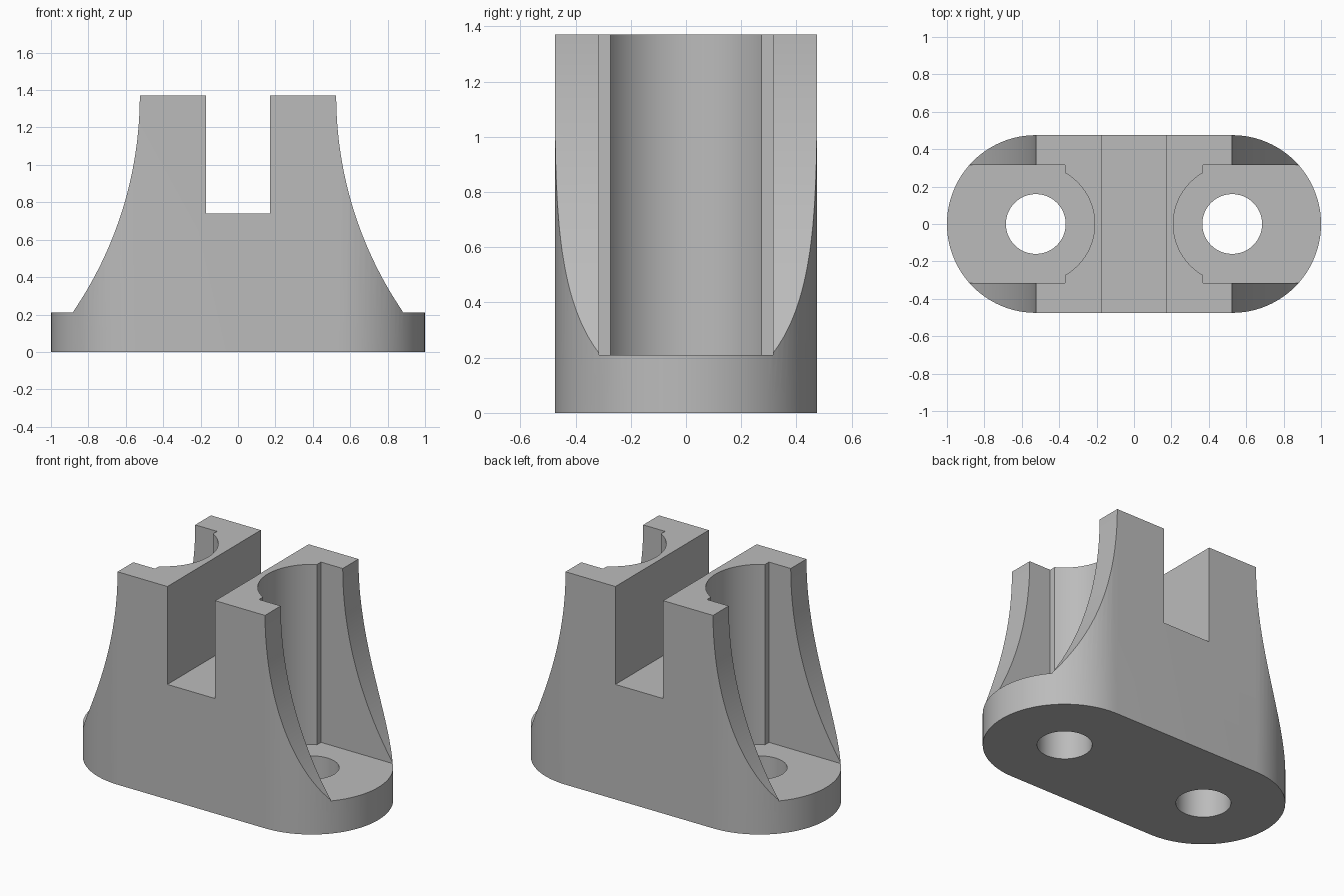
import bpy, bmesh, math
from mathutils import Vector

if "Cube" in bpy.data.objects:
    bpy.data.objects.remove(bpy.data.objects["Cube"], do_unlink=True)

HEIGHT, FLANGE = 1.37, 0.21      # overall height, foot thickness
CX, R_END = 0.525, 0.475         # centre and radius of the rounded ends
R_HOLE, R_POCKET = 0.16, 0.315
R_FLARE, OUT = 2.05, 1.3         # side curve radius, cutter overshoot


def arc(cx, cy, r, a0, a1, n):
    """Points on an arc, angles in radians."""
    return [(cx + r * math.cos(a0 + (a1 - a0) * i / n),
             cy + r * math.sin(a0 + (a1 - a0) * i / n)) for i in range(n + 1)]


def prism(name, points, lo, hi, axis="z"):
    """Extrude a 2D outline along z (outline in xy) or along y (outline in xz)."""
    def place(p, h):
        return Vector((p[0], p[1], h)) if axis == "z" else Vector((p[0], h, p[1]))
    bm = bmesh.new()
    face = bm.faces.new([bm.verts.new(place(p, lo)) for p in points])
    top = bmesh.ops.extrude_face_region(bm, geom=[face])["geom"]
    bmesh.ops.translate(bm, verts=[v for v in top if isinstance(v, bmesh.types.BMVert)],
                        vec=place((0, 0), hi - lo))
    bmesh.ops.recalc_face_normals(bm, faces=bm.faces)
    mesh = bpy.data.meshes.new(name)
    bm.to_mesh(mesh)
    bm.free()
    obj = bpy.data.objects.new(name, mesh)
    bpy.context.collection.objects.link(obj)
    return obj


def mirrored(points, side):
    return [(side * x, y) for x, y in points]


# Solid block with rounded ends
half = math.pi / 2
outline = arc(CX, 0, R_END, -half, half, 48) + arc(-CX, 0, R_END, half, 3 * half, 48)
body = prism("bracket_body", outline, 0, HEIGHT)

# Central slot
cutters = [prism("slot_cutter", [(-0.17, 0.74), (0.17, 0.74), (0.17, 2), (-0.17, 2)],
                 -1, 1, "y")]

# Flared side curve, from the top edge down to the foot
drop = math.asin((HEIGHT - FLANGE) / R_FLARE)
flare = arc(CX + R_FLARE, HEIGHT, R_FLARE, math.pi, math.pi + drop, 32)
flare += [(OUT, FLANGE), (OUT, 2), (CX, 2)]

# Bolt pocket: round recess opening outward through a straight channel
step = math.acos((CX - 0.37) / R_POCKET)
pocket = [(OUT, R_POCKET), (0.37, R_POCKET)]
pocket += arc(CX, 0, R_POCKET, math.pi - step, math.pi + step, 36)
pocket += [(0.37, -R_POCKET), (OUT, -R_POCKET)]

# Bolt hole
hole = arc(CX, 0, R_HOLE, 0, 2 * math.pi, 48)[:-1]

for side, label in ((1, "left"), (-1, "right")):
    cutters += [
        prism(label + "_flare_cutter", mirrored(flare, side), -1, 1, "y"),
        prism(label + "_pocket_cutter", mirrored(pocket, side), FLANGE, 2),
        prism(label + "_hole_cutter", mirrored(hole, side), -1, 1),
    ]

# Cut everything out of the block
for cutter in cutters:
    cutter.hide_render = True
    mod = body.modifiers.new(cutter.name, "BOOLEAN")
    mod.operation, mod.solver, mod.object = "DIFFERENCE", "EXACT", cutter

bpy.context.view_layer.update()
result = bpy.data.meshes.new_from_object(
    body.evaluated_get(bpy.context.evaluated_depsgraph_get()))
body.modifiers.clear()
body.data = result
for cutter in cutters:
    bpy.data.objects.remove(cutter, do_unlink=True)

# Single grey material
grey = bpy.data.materials.new("plain_grey")
grey.use_nodes = True
colour = (0.5, 0.5, 0.5, 1)
grey.diffuse_color = colour
grey.node_tree.nodes["Principled BSDF"].inputs["Base Color"].default_value = colour
body.data.materials.clear()
body.data.materials.append(grey)

# Smooth the curved walls, keep the machined edges crisp
bpy.ops.object.select_all(action="DESELECT")
body.select_set(True)
bpy.context.view_layer.objects.active = body
bpy.ops.object.shade_smooth_by_angle(angle=math.radians(25))
